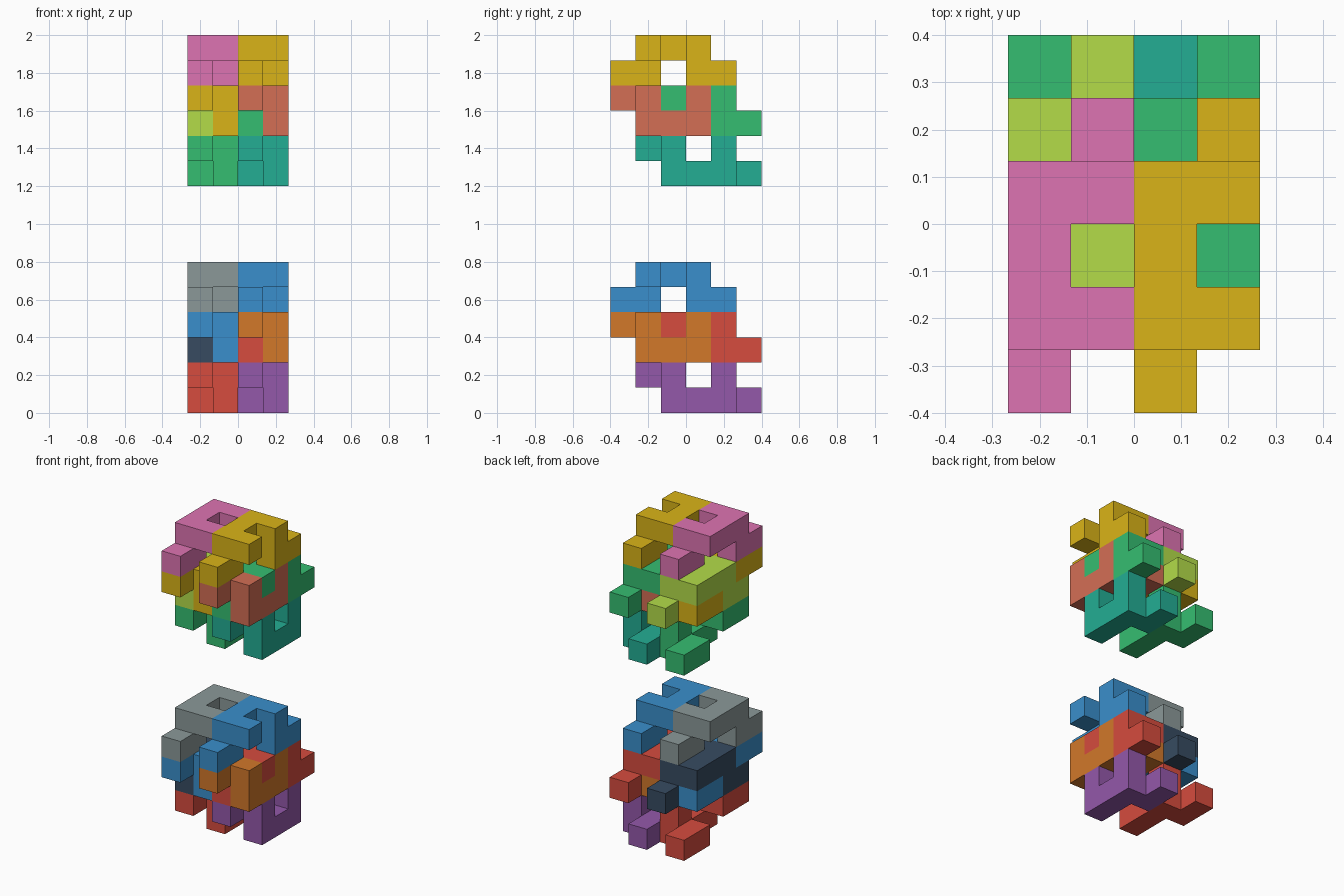
import bpy, bmesh
from mathutils import Vector

if "Cube" in bpy.data.objects:
    bpy.data.objects.remove(bpy.data.objects["Cube"])

U = 2 / 15  # edge of one cube cell

# One puzzle piece: a U of five cells on top with two hooked arms below
FLAT = [(0, 1, 1), (0, 2, 1), (0, 3, 1), (1, 1, 1), (1, 3, 1),
        (0, 0, 0), (0, 1, 0), (1, 3, 0), (1, 4, 0)]
# The same piece turned on its side
UPRIGHT = [(z, 4 - y, x) for x, y, z in FLAT]


def linear(c):
    return c / 12.92 if c <= 0.04045 else ((c + 0.055) / 1.055) ** 2.4


def material(name, code):
    mat = bpy.data.materials.new(name)
    rgb = [linear(int(code[i:i + 2], 16) / 255) for i in (0, 2, 4)]
    mat.diffuse_color = (*rgb, 1)
    mat.use_nodes = True
    mat.node_tree.nodes["Principled BSDF"].inputs["Base Color"].default_value = mat.diffuse_color
    return mat


def build_piece(name, cells, offset, lift, mat):
    """Join unit cells into one solid, keeping only the outer walls."""
    bm = bmesh.new()
    verts = {}

    def vert(p):
        key = tuple(p)
        if key not in verts:
            x, y, z = (p[i] + offset[i] for i in range(3))
            verts[key] = bm.verts.new(((x - 2) * U, (y - 3) * U, z * U + lift))
        return verts[key]

    filled = set(cells)
    for cell in cells:
        for axis in range(3):
            for side in (0, 1):
                near = list(cell)
                near[axis] += 2 * side - 1
                if tuple(near) in filled:
                    continue
                ring = []
                for a, b in ((0, 0), (1, 0), (1, 1), (0, 1)):
                    p = list(cell)
                    p[axis] += side
                    p[(axis + 1) % 3] += a
                    p[(axis + 2) % 3] += b
                    ring.append(vert(p))
                bm.faces.new(ring if side else ring[::-1])
    bmesh.ops.dissolve_limit(bm, angle_limit=0.01, verts=bm.verts[:], edges=bm.edges[:])
    mesh = bpy.data.meshes.new(name)
    bm.to_mesh(mesh)
    bm.free()
    mesh.materials.append(mat)
    obj = bpy.data.objects.new(name, mesh)
    bpy.context.collection.objects.link(obj)


# Piece name, shape, cell offset, lower colour, upper colour
PIECES = [
    ("top_left", FLAT, (0, 0, 4), "grey", "pink"),
    ("top_right", FLAT, (2, 0, 4), "blue", "yellow"),
    ("middle_left_upright", UPRIGHT, (0, 0, 2), "blue", "yellow"),
    ("middle_left_flat", FLAT, (0, 1, 2), "navy", "lime"),
    ("middle_right_upright", UPRIGHT, (2, 0, 2), "orange", "salmon"),
    ("middle_right_flat", FLAT, (2, 1, 2), "red", "green"),
    ("bottom_left", UPRIGHT, (0, 1, 0), "red", "green"),
    ("bottom_right", UPRIGHT, (2, 1, 0), "purple", "teal"),
]
COLOURS = {"grey": "8b9999", "blue": "3a8fcc", "navy": "374b61", "orange": "d2782a",
           "red": "d64c3e", "purple": "9458aa", "pink": "de74b2", "yellow": "dab418",
           "lime": "b3dc49", "salmon": "d46e55", "green": "35be71", "teal": "23ae94"}
MATS = {n: material(n, c) for n, c in COLOURS.items()}

# Two identical clusters, one above the other
for name, shape, offset, low, high in PIECES:
    build_piece("lower_" + name + "_piece", shape, offset, 0.0, MATS[low])
    build_piece("upper_" + name + "_piece", shape, offset, 9 * U, MATS[high])
